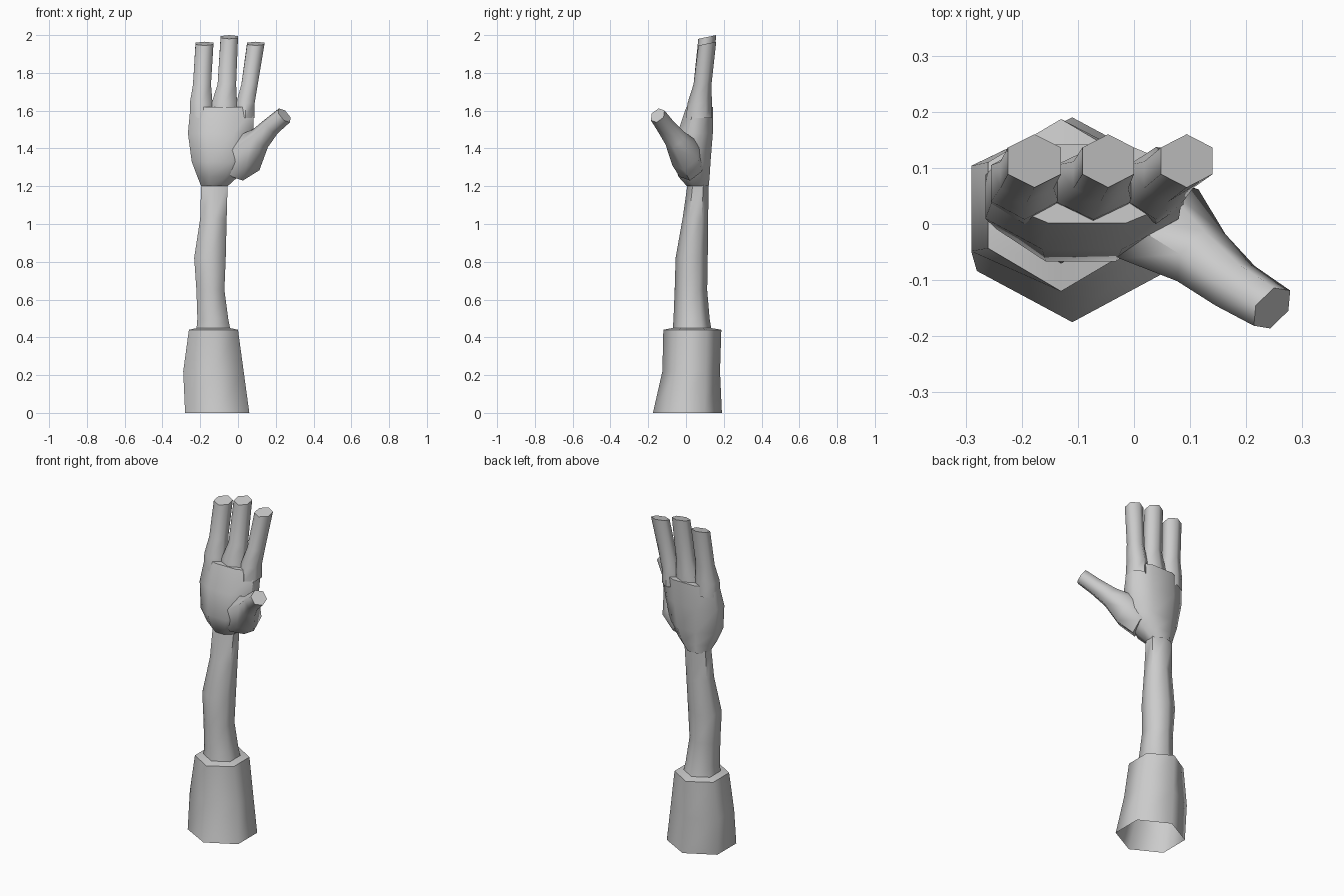
import bpy, math
from mathutils import Vector

if "Cube" in bpy.data.objects:
    bpy.data.objects.remove(bpy.data.objects["Cube"])

grey = bpy.data.materials.new("plain grey")
grey.diffuse_color = (0.6, 0.6, 0.6, 1)
grey.use_nodes = True
grey.node_tree.nodes["Principled BSDF"].inputs["Base Color"].default_value = grey.diffuse_color


def box_ring(n, z, x0, x1, y0, y1, tilt=0.0, turn=0.5):
    """n-sided ring stretched to fill the given x and y extents."""
    a = [2 * math.pi * (i + turn) / n for i in range(n)]
    mx, my = max(map(math.cos, a)), max(map(math.sin, a))
    cx, cy, rx, ry = (x0 + x1) / 2, (y0 + y1) / 2, (x1 - x0) / 2, (y1 - y0) / 2
    return [Vector((cx + rx * math.cos(t) / mx, cy + ry * math.sin(t) / my,
                    z + tilt * math.sin(t) / my)) for t in a]


def axis_ring(n, centre, u, ru, v, rv):
    """n-sided ring spanned by two direction vectors."""
    c, u, v = Vector(centre), Vector(u).normalized(), Vector(v).normalized()
    return [c + u * ru * math.cos(2 * math.pi * i / n)
            + v * rv * math.sin(2 * math.pi * i / n) for i in range(n)]


def loft(name, rings, start_cap=False, end_cap=False):
    """Skin a stack of equal rings into one smooth part."""
    n = len(rings[0])
    faces = []
    for r in range(len(rings) - 1):
        for i in range(n):
            j = (i + 1) % n
            faces.append((r * n + i, r * n + j, (r + 1) * n + j, (r + 1) * n + i))
    if start_cap:
        faces.append(tuple(reversed(range(n))))
    if end_cap:
        faces.append(tuple(range((len(rings) - 1) * n, len(rings) * n)))
    me = bpy.data.meshes.new(name)
    me.from_pydata([p for ring in rings for p in ring], [], faces)
    me.materials.append(grey)
    ob = bpy.data.objects.new(name, me)
    bpy.context.collection.objects.link(ob)
    bpy.ops.object.select_all(action='DESELECT')
    ob.select_set(True)
    bpy.context.view_layer.objects.active = ob
    bpy.ops.object.shade_smooth_by_angle(angle=math.radians(65))
    return ob


# Sleeve: six-sided flared cuff, open below, closing in onto the arm
loft("sleeve", [box_ring(6, *r) for r in (
    (0.00, -0.28, 0.06, -0.175, 0.19),
    (0.22, -0.29, 0.03, -0.125, 0.18),
    (0.44, -0.26, 0.00, -0.12, 0.187),
    (0.45, -0.215, -0.045, -0.07, 0.13))])

# Forearm
loft("forearm", [box_ring(6, *r) for r in (
    (0.44, -0.22, -0.04, -0.07, 0.135),
    (0.50, -0.215, -0.052, -0.066, 0.125),
    (0.65, -0.22, -0.072, -0.06, 0.112),
    (0.82, -0.232, -0.065, -0.055, 0.115),
    (1.03, -0.20, -0.06, -0.018, 0.117),
    (1.21, -0.195, -0.055, 0.008, 0.12))])

# Palm: eight-sided, widening from the wrist to the knuckles
loft("palm", [box_ring(8, *r) for r in (
    (1.20, -0.195, -0.055, 0.005, 0.12),
    (1.25, -0.215, 0.00, -0.04, 0.125),
    (1.33, -0.245, 0.055, -0.067, 0.13),
    (1.48, -0.265, 0.08, -0.045, 0.142),
    (1.62, -0.252, 0.085, 0.002, 0.142))], end_cap=True)

# Three fingers: base, knuckle and tip extents in x, plus tip height
fingers = {
    "outer_finger": ((-0.255, -0.135), (-0.238, -0.143), (-0.225, -0.13), 1.955),
    "middle_finger": ((-0.14, -0.005), (-0.108, -0.01), (-0.092, 0.0), 1.99),
    "inner_finger": ((-0.01, 0.088), (0.018, 0.105), (0.048, 0.14), 1.955),
}
for name, (base, mid, tip, top) in fingers.items():
    loft(name, [
        box_ring(6, 1.56, *base, 0.0, 0.137),
        box_ring(6, 1.64, *base, 0.008, 0.137),
        box_ring(6, 1.74, *mid, 0.04, 0.135),
        box_ring(6, top, *tip, 0.065, 0.16, 0.01)], end_cap=True)

# Thumb: leans out to the right and forward
across, depth = (-0.62, 0.1, 0.78), (0.45, 0.85, 0.2)
loft("thumb", [
    axis_ring(6, (-0.03, 0.03, 1.30), across, 0.09, depth, 0.08),
    axis_ring(6, (0.045, 0.0, 1.37), across, 0.11, depth, 0.09),
    axis_ring(6, (0.12, -0.06, 1.455), across, 0.062, depth, 0.06),
    axis_ring(6, (0.18, -0.11, 1.52), across, 0.05, depth, 0.05),
    axis_ring(6, (0.246, -0.15, 1.575), across, 0.047, depth, 0.045)],
    start_cap=True, end_cap=True)
